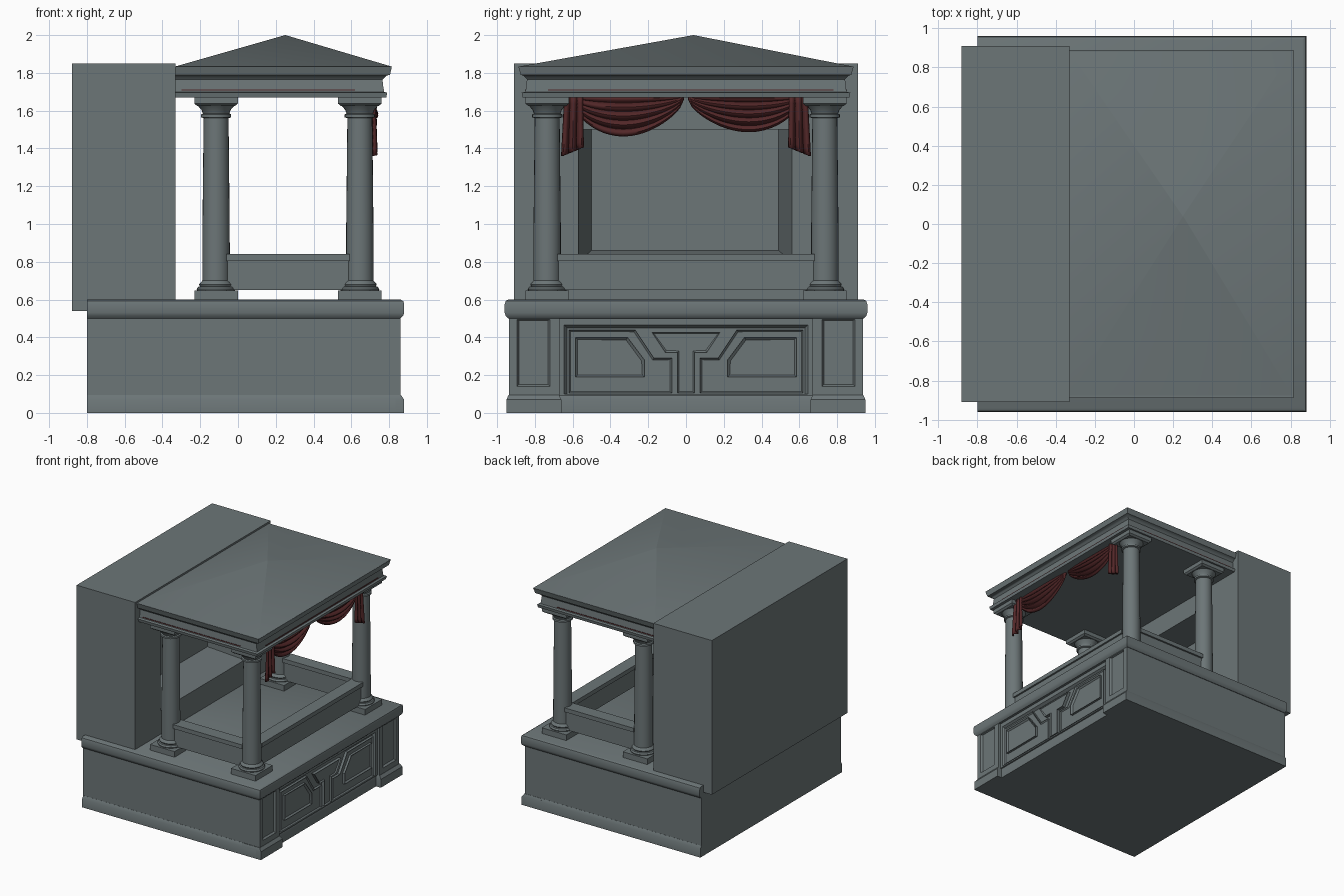
import bpy, bmesh, math

if "Cube" in bpy.data.objects:
    bpy.data.objects.remove(bpy.data.objects["Cube"])


def material(name, rgb):
    m = bpy.data.materials.new(name)
    m.diffuse_color = (*rgb, 1)
    m.use_nodes = True
    m.node_tree.nodes["Principled BSDF"].inputs["Base Color"].default_value = m.diffuse_color
    return m


STONE = material("grey stone", (0.15, 0.18, 0.185))
RED = material("dark red cloth", (0.085, 0.02, 0.021))


def finish(name, bm, mat=STONE, angle=35):
    bmesh.ops.recalc_face_normals(bm, faces=bm.faces)
    me = bpy.data.meshes.new(name)
    bm.to_mesh(me)
    bm.free()
    me.materials.append(mat)
    me.polygons.foreach_set("use_smooth", [True] * len(me.polygons))
    me.set_sharp_from_angle(angle=math.radians(angle))
    ob = bpy.data.objects.new(name, me)
    bpy.context.collection.objects.link(ob)
    return ob


def loft(name, rings, axis='z', mat=STONE):
    """Closed stack of rectangles (a0, a1, b0, b1, position along axis)."""
    bm = bmesh.new()
    loops = []
    for a0, a1, b0, b1, c in rings:
        pts = [(a0, b0), (a1, b0), (a1, b1), (a0, b1)]
        loops.append([bm.verts.new((a, b, c) if axis == 'z' else (c, a, b)) for a, b in pts])
    for lo, hi in zip(loops, loops[1:]):
        for i in range(4):
            j = (i + 1) % 4
            bm.faces.new((lo[i], lo[j], hi[j], hi[i]))
    bm.faces.new(loops[0])
    bm.faces.new(loops[-1])
    return finish(name, bm, mat)


def box(name, x0, x1, y0, y1, z0, z1, mat=STONE):
    return loft(name, [(x0, x1, y0, y1, z0), (x0, x1, y0, y1, z1)], 'z', mat)


def relief(name, pts, x0, x1, bevel):
    """Polygon in the y-z plane, raised from x0 to x1 with a sloping edge."""
    bm = bmesh.new()
    face = bm.faces.new([bm.verts.new((x0, y, z)) for y, z in pts])
    side = bmesh.ops.extrude_face_region(bm, geom=[face])
    top = [g for g in side['geom'] if isinstance(g, bmesh.types.BMFace)]
    bmesh.ops.translate(bm, vec=(x1 - x0, 0, 0),
                        verts=[g for g in side['geom'] if isinstance(g, bmesh.types.BMVert)])
    bmesh.ops.recalc_face_normals(bm, faces=bm.faces)
    bmesh.ops.inset_region(bm, faces=top, thickness=bevel, depth=-bevel * 0.8)
    return finish(name, bm)


def lathe(name, profile, cx, cy, n=24):
    bm = bmesh.new()
    loops = [[bm.verts.new((cx + r * math.cos(2 * math.pi * i / n),
                            cy + r * math.sin(2 * math.pi * i / n), z)) for i in range(n)]
             for r, z in profile]
    for lo, hi in zip(loops, loops[1:]):
        for i in range(n):
            j = (i + 1) % n
            bm.faces.new((lo[i], lo[j], hi[j], hi[i]))
    bm.faces.new(loops[0])
    bm.faces.new(loops[-1])
    return finish(name, bm)


def cloth(name, fn, nu, nv):
    bm = bmesh.new()
    g = [[bm.verts.new(fn(u / nu, v / nv)) for v in range(nv + 1)] for u in range(nu + 1)]
    for u in range(nu):
        for v in range(nv):
            bm.faces.new((g[u][v], g[u + 1][v], g[u + 1][v + 1], g[u][v + 1]))
    ob = finish(name, bm, RED, 60)
    mod = ob.modifiers.new("thickness", 'SOLIDIFY')
    mod.thickness = 0.012
    mod.offset = 0
    return ob


# Base: body, foot moulding, rounded top slab
box("base_body", -0.80, 0.815, -0.935, 0.935, 0, 0.53)
loft("base_foot", [(-0.80, 0.835, -0.95, 0.95, 0), (-0.80, 0.835, -0.95, 0.95, 0.07),
                   (-0.80, 0.825, -0.936, 0.936, 0.095)])
loft("base_slab", [(-0.80, 0.86, -0.94, 0.94, 0.50), (-0.80, 0.875, -0.955, 0.955, 0.515),
                   (-0.80, 0.88, -0.96, 0.96, 0.53), (-0.80, 0.88, -0.96, 0.96, 0.575),
                   (-0.80, 0.875, -0.955, 0.955, 0.592), (-0.80, 0.86, -0.94, 0.94, 0.60)])

# Corner pilasters with sunk panels
for s, tag in ((-1, "left"), (1, "right")):
    ya, yb = sorted((s * 0.67, s * 0.936))
    pa, pb = sorted((s * 0.72, s * 0.895))
    loft("pilaster_" + tag, [(ya, yb, 0, 0.52, 0.70), (ya, yb, 0, 0.52, 0.86),
                             (pa, pb, 0.14, 0.495, 0.86),
                             (pa + .01, pb - .01, 0.15, 0.49, 0.845)], 'x')
    fa, fb = sorted((s * 0.66, s * 0.95))
    loft("pilaster_foot_" + tag, [(0.7, 0.88, fa, fb, 0), (0.7, 0.88, fa, fb, 0.07),
                                  (0.7, 0.862, fa + .01, fb - .012, 0.095)])

# Carved front panel: frame, side shapes, centre keystone
loft("panel_frame", [(-0.67, 0.67, 0.09, 0.51, 0.75), (-0.67, 0.67, 0.09, 0.51, 0.84),
                     (-0.645, 0.645, 0.10, 0.465, 0.84), (-0.63, 0.63, 0.10, 0.45, 0.818)], 'x')
SIDE = [(-.62, .44), (-.27, .44), (-.17, .29), (-.075, .29), (-.075, .105), (-.62, .105)]
INNER = [(-.585, .40), (-.31, .40), (-.22, .28), (-.22, .19), (-.585, .19)]
for s, tag in ((1, "left"), (-1, "right")):
    relief("panel_shape_" + tag, [(s * y, z) for y, z in SIDE], 0.80, 0.84, 0.012)
    relief("panel_inner_" + tag, [(s * y, z) for y, z in INNER], 0.80, 0.85, 0.016)
relief("panel_keystone", [(-.18, .425), (.18, .425), (.11, .32), (.045, .32), (.045, .105),
                          (-.045, .105), (-.045, .32), (-.11, .32)], 0.80, 0.845, 0.012)

# Back wall block with a tapered niche
loft("back_wall", [(-0.91, 0.91, 0.54, 1.85, -0.88), (-0.91, 0.91, 0.54, 1.85, -0.33),
                   (-0.57, 0.56, 0.80, 1.50, -0.33), (-0.50, 0.49, 0.86, 1.50, -0.63)], 'x')

# Four columns
CX, CY = (-0.116, 0.645), (-0.735, 0.735)
PROFILE = [(0.10, 0.645), (0.103, 0.655), (0.095, 0.667), (0.085, 0.67), (0.09, 0.68),
           (0.082, 0.69), (0.073, 0.70), (0.072, 1.0), (0.066, 1.56), (0.08, 1.565),
           (0.08, 1.58), (0.07, 1.585), (0.078, 1.605), (0.10, 1.63), (0.10, 1.64)]
for i, x in enumerate(CX):
    for j, y in enumerate(CY):
        tag = ("back", "front")[i] + ("_left", "_right")[j]
        box("column_plinth_" + tag, x - .115, x + .115, y - .115, y + .115, 0.598, 0.648)
        lathe("column_" + tag, PROFILE, x, y)
        loft("column_cap_" + tag, [(x - h, x + h, y - h, y + h, z) for h, z in
                                   ((.10, 1.625), (.115, 1.637), (.115, 1.672))])

# Railings between the columns
for y, tag in zip(CY, ("left", "right")):
    box("rail_" + tag, -0.06, 0.59, y - .04, y + .04, 0.65, 0.81)
    box("rail_cap_" + tag, -0.06, 0.59, y - .055, y + .055, 0.805, 0.84)
box("rail_front", 0.605, 0.685, -0.68, 0.68, 0.65, 0.81)
box("rail_cap_front", 0.59, 0.70, -0.68, 0.68, 0.805, 0.84)

# Entablature with stepped mouldings, then the low pyramid roof
STEPS = [(.785, .865, 1.67), (.79, .87, 1.695), (.772, .85, 1.70), (.765, .842, 1.765),
         (.775, .85, 1.775), (.785, .86, 1.785), (.805, .875, 1.79), (.815, .888, 1.835)]
loft("entablature", [(-0.34, x, -y, y, z) for x, y, z in STEPS])
loft("roof", [(-0.335, 0.815, -0.888, 0.888, 1.833),
              (0.249, 0.251, 0.039, 0.041, 2.0)])

# Thin red lines on the frieze
box("frieze_line_front", 0.768, 0.774, -0.73, 0.78, 1.706, 1.712, RED)
for s, tag in ((-1, "left"), (1, "right")):
    a, b = sorted((s * 0.846, s * 0.852))
    box("frieze_line_" + tag, -0.30, 0.62, a, b, 1.706, 1.712, RED)


# Draped curtain: two swags and two hanging tails
def swag(s, depth):
    def fn(u, v):
        hang = math.sin(math.pi * u) ** 0.6
        drop = 0.012 + depth * hang * (0.8 + 0.2 * u)
        x = 0.70 + hang * (0.025 * math.sin(math.pi * v) + 0.012 * math.sin(9 * math.pi * v))
        return (x, s * (0.015 + 0.59 * u), 1.675 - drop * v)
    return fn


def tail(s):
    def fn(u, v):
        x = 0.715 + 0.018 * math.sin(u * math.pi * 5) * (0.4 + 0.6 * v)
        y = 0.55 + 0.09 * u + 0.02 * v * (u - 0.2)
        return (x, s * y, 1.675 - v * (0.27 + 0.045 * u))
    return fn


for s, depth, tag in ((-1, 0.215, "left"), (1, 0.19, "right")):
    cloth("curtain_swag_" + tag, swag(s, depth), 28, 36)
    cloth("curtain_tail_" + tag, tail(s), 24, 8)
